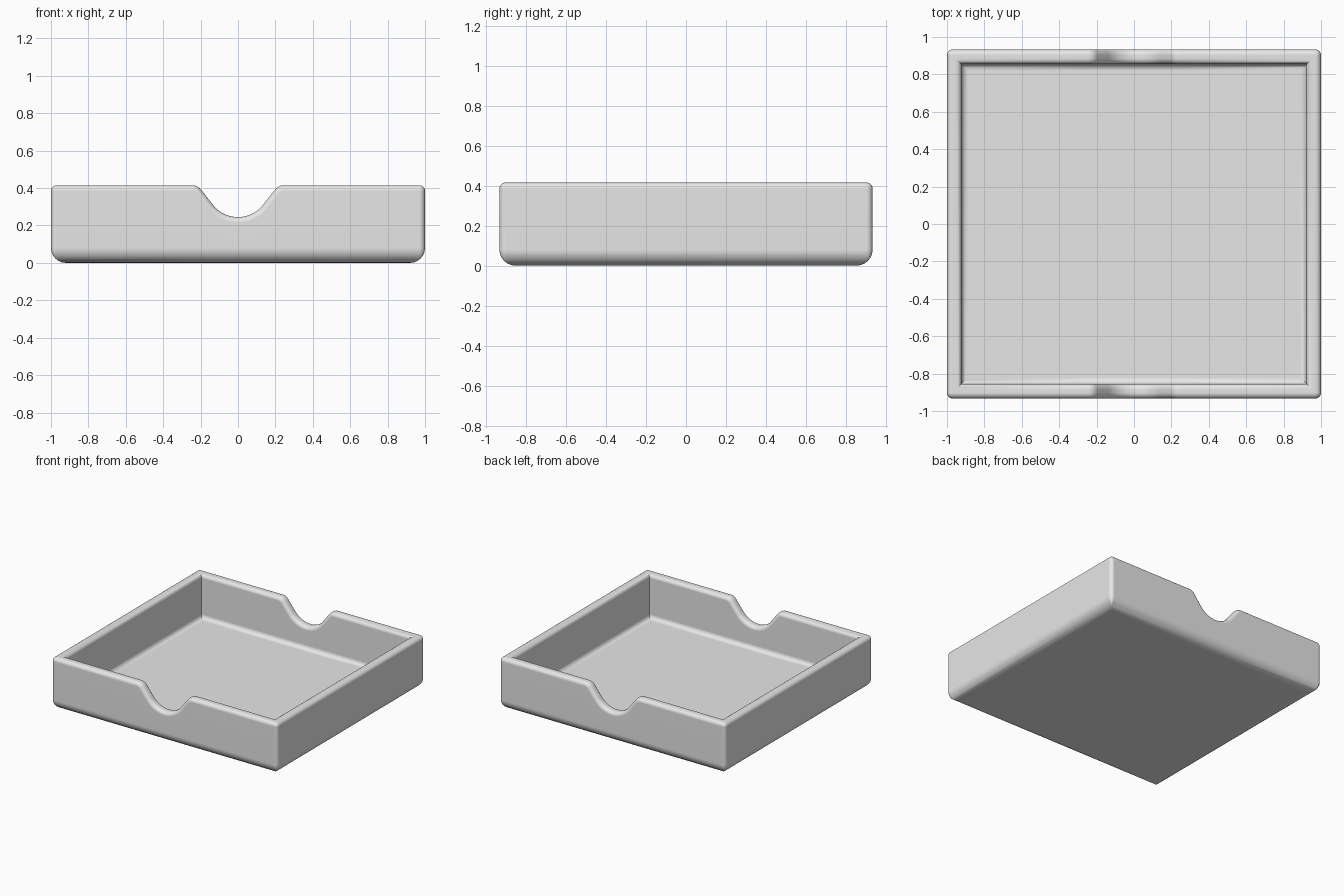
import bpy, bmesh
from math import sin, cos, pi, radians

cube = bpy.data.objects.get("Cube")
if cube:
    bpy.data.objects.remove(cube, do_unlink=True)

HALF_X, HALF_Y, HEIGHT = 1.0, 0.933, 0.415
WALL, FLOOR = 0.078, 0.065
CORNER, RIM, BASE, COVE = 0.03, 0.03, 0.08, 0.035   # rounding radii
SEG = 6

# Finger notch: round bottom, straight slopes, rounded shoulders
TILT = radians(52)
DIP, SHOULDER, SHOULDER_X = 0.17, 0.06, 0.245


def notch_half():
    """Points (x, height, tilt) from the notch middle outwards."""
    pts = []
    for i in range(9):
        t = TILT * i / 8
        pts.append((DIP * sin(t), HEIGHT - DIP * cos(t), t))
    for i in range(SEG + 1):
        t = TILT * (1 - i / SEG)
        pts.append((SHOULDER_X - SHOULDER * sin(t),
                    HEIGHT - SHOULDER * (1 - cos(t)), t))
    return pts


half = notch_half()
notch = [(-x, z, -t) for x, z, t in reversed(half[1:])] + half


# Stations around the perimeter; each maps (inset, drop or None, z) to a point
def corner(sx, sy, angle):
    def place(inset, drop, z):
        r = max(CORNER - inset, 0)
        return (sx * (HALF_X - inset - r) + r * cos(angle),
                sy * (HALF_Y - inset - r) + r * sin(angle),
                z if drop is None else HEIGHT - drop)
    return place


def edge(sy, x, h, tilt):
    def place(inset, drop, z):
        y = sy * (HALF_Y - inset)
        if drop is None:
            return (x, y, z)
        return (x + drop * sin(tilt), y, h - drop * cos(tilt))
    return place


def corner_arc(sx, sy, start):
    return [corner(sx, sy, start + pi / 2 * i / SEG) for i in range(SEG + 1)]


stations = (corner_arc(-1, -1, pi) + [edge(-1, *p) for p in notch]
            + corner_arc(1, -1, 1.5 * pi) + corner_arc(1, 1, 0)
            + [edge(1, *p) for p in reversed(notch)] + corner_arc(-1, 1, pi / 2))

# Wall cross-section from the underside, over the rim, down to the floor
arc = [pi / 2 * i / SEG for i in range(SEG + 1)]
section = [(BASE * (1 - sin(a)), None, BASE * (1 - cos(a))) for a in arc]
section += [(RIM * (1 - cos(a)), RIM * (1 - sin(a)), 0) for a in arc]
section += [(WALL - RIM * (1 - sin(a)), RIM * (1 - cos(a)), 0) for a in arc]
section += [(WALL + COVE * (1 - cos(a)), None, FLOOR + COVE * (1 - sin(a))) for a in arc]

# Skin the tray walls, then close the underside and the floor
bm = bmesh.new()
rows = [[bm.verts.new(place(*s)) for place in stations] for s in section]
n = len(stations)
for low, high in zip(rows, rows[1:]):
    for i in range(n):
        j = (i + 1) % n
        bm.faces.new((low[i], low[j], high[j], high[i]))
bm.faces.new(rows[0][::-1])
bm.faces.new(rows[-1])
bmesh.ops.remove_doubles(bm, verts=bm.verts, dist=0.0002)
bmesh.ops.recalc_face_normals(bm, faces=bm.faces)

mesh = bpy.data.meshes.new("tray")
bm.to_mesh(mesh)
bm.free()
tray = bpy.data.objects.new("tray", mesh)
bpy.context.collection.objects.link(tray)

# Plain grey material
grey = bpy.data.materials.new("light_grey")
grey.use_nodes = True
grey.diffuse_color = (0.8, 0.8, 0.8, 1)
grey.node_tree.nodes["Principled BSDF"].inputs["Base Color"].default_value = (0.8, 0.8, 0.8, 1)
mesh.materials.append(grey)

# Smooth roundings with flat walls
bpy.context.view_layer.objects.active = tray
tray.select_set(True)
bpy.ops.object.shade_smooth_by_angle(angle=radians(35))
weighted = tray.modifiers.new("flat_walls", 'WEIGHTED_NORMAL')
weighted.keep_sharp = True
